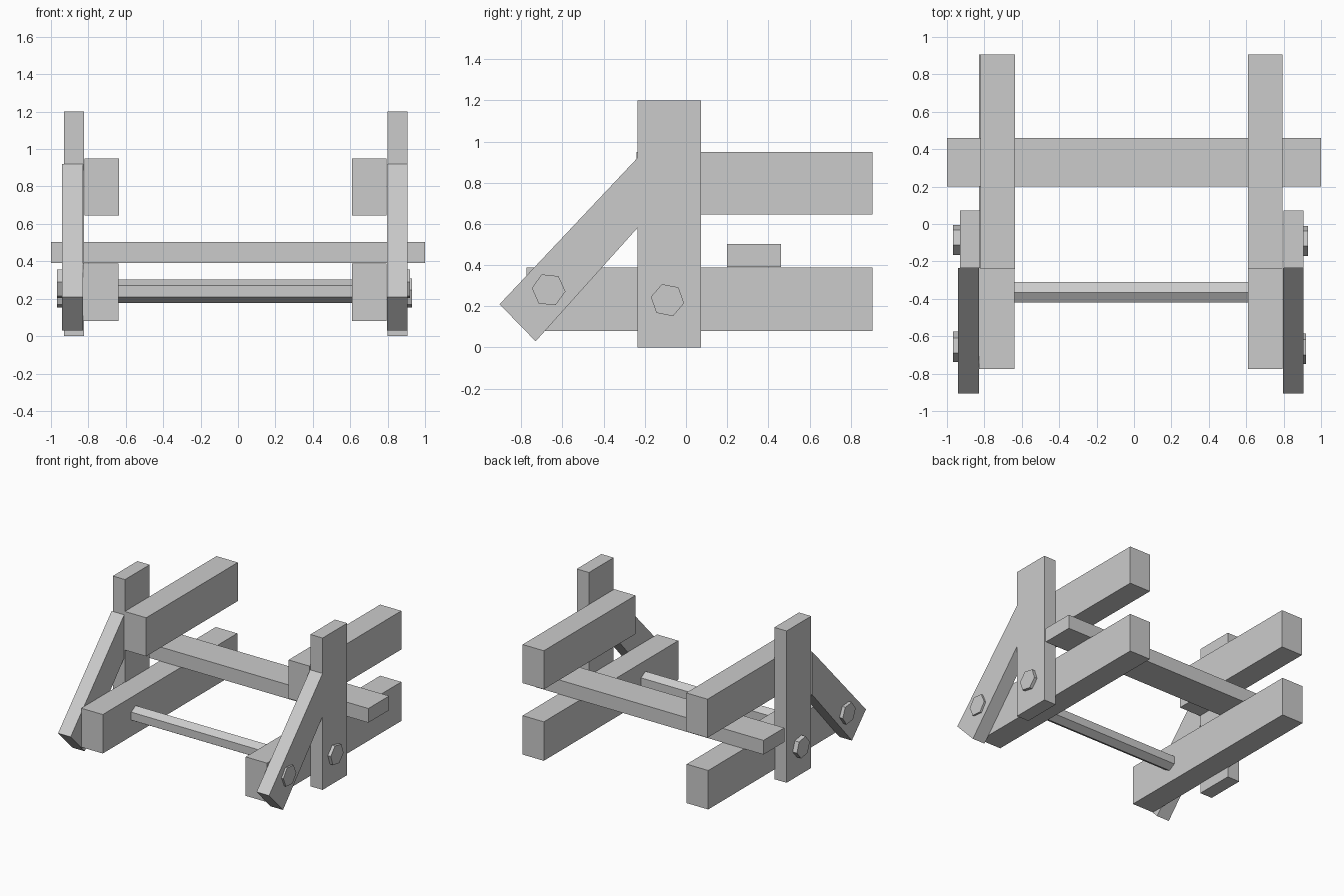
import bpy, bmesh
from math import cos, sin, radians

if "Cube" in bpy.data.objects:
    bpy.data.objects.remove(bpy.data.objects["Cube"])


def prism(name, profile, x0, x1):
    """Extrude a (y, z) outline along x."""
    bm = bmesh.new()
    face = bm.faces.new([bm.verts.new((x0, y, z)) for y, z in profile])
    ext = bmesh.ops.extrude_face_region(bm, geom=[face])
    moved = [g for g in ext["geom"] if isinstance(g, bmesh.types.BMVert)]
    bmesh.ops.translate(bm, verts=moved, vec=(x1 - x0, 0, 0))
    bmesh.ops.recalc_face_normals(bm, faces=bm.faces)
    mesh = bpy.data.meshes.new(name)
    bm.to_mesh(mesh)
    bm.free()
    obj = bpy.data.objects.new(name, mesh)
    bpy.context.collection.objects.link(obj)
    return obj


def beam(name, x0, x1, y0, y1, z0, z1):
    return prism(name, [(y0, z0), (y1, z0), (y1, z1), (y0, z1)], x0, x1)


def hexagon(y, z, r, turn):
    return [(y + r * cos(radians(turn + 60 * i)),
             z + r * sin(radians(turn + 60 * i))) for i in range(6)]


# Diagonal brace outline, cut vertically where it meets the post
brace = [(-0.905, 0.21), (-0.73, 0.03), (-0.236, 0.58), (-0.236, 0.92)]

# Side frames: x ranges for rails, post, brace and bolt heads
sides = {
    "right": dict(upper=(0.61, 0.795), lower=(0.61, 0.795), post=(0.798, 0.905),
                  brace=(0.796, 0.905), post_bolt=(0.90, 0.93),
                  brace_bolt=(0.90, 0.92), shift=0.0),
    "left": dict(upper=(-0.822, -0.635), lower=(-0.828, -0.64), post=(-0.93, -0.823),
                 brace=(-0.94, -0.83), post_bolt=(-0.967, -0.925),
                 brace_bolt=(-0.967, -0.935), shift=0.01),
}
for side, s in sides.items():
    d = s["shift"]
    beam(side + "_post", *s["post"], -0.236, 0.072, 0.0, 1.2)
    beam(side + "_upper_rail", *s["upper"], -0.24, 0.905, 0.645, 0.95)
    beam(side + "_lower_rail", *s["lower"], -0.775, 0.905, 0.08, 0.388)
    prism(side + "_brace", brace, *s["brace"])
    prism(side + "_post_bolt", hexagon(-0.09 + d / 2, 0.23, 0.082, -11), *s["post_bolt"])
    prism(side + "_brace_bolt", hexagon(-0.667 + d, 0.28, 0.082, -6), *s["brace_bolt"])

# Cross members joining the two side frames
beam("cross_plank", -1.0, 1.0, 0.2, 0.46, 0.39, 0.502)
prism("tie_rod", hexagon(-0.365, 0.24, 0.063, 30), -0.65, 0.62)
